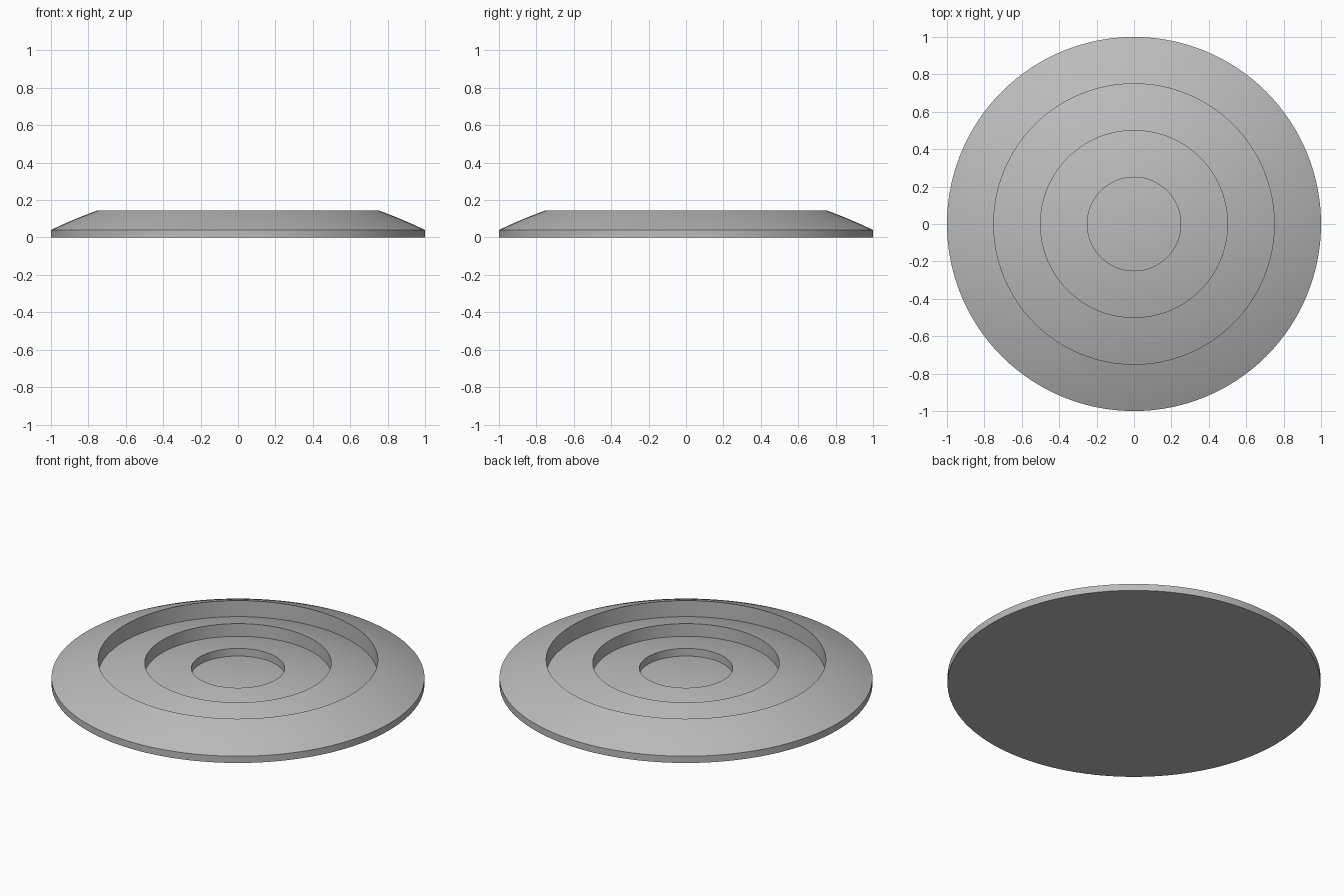
import bpy, bmesh, math

if "Cube" in bpy.data.objects:
    bpy.data.objects.remove(bpy.data.objects["Cube"])

SEGMENTS = 128
CURVE = 0.24          # parabolic drop of the lens surface
STEPS = 8             # profile points across each zone

# One flat colour
grey = bpy.data.materials.new("light grey")
grey.diffuse_color = (0.5, 0.5, 0.5, 1)
grey.use_nodes = True
grey.node_tree.nodes["Principled BSDF"].inputs["Base Color"].default_value = grey.diffuse_color

# Each zone: inner radius, outer radius, height at its outer edge
zones = [(0.0, 0.25, 0.05), (0.25, 0.5, 0.05), (0.5, 0.75, 0.05), (0.75, 1.0, 0.04)]

# Half profile of the stepped lens, from the centre out to the rim and base
profile = []
for inner, outer, base in zones:
    for i in range(STEPS + 1):
        r = inner + (outer - inner) * i / STEPS
        profile.append((r, base + CURVE * (outer ** 2 - r ** 2)))
profile += [(1.0, 0.0), (0.0, 0.0)]

# Spin the profile into a closed solid
bm = bmesh.new()
verts = [bm.verts.new((r, 0, z)) for r, z in profile]
edges = [bm.edges.new(pair) for pair in zip(verts, verts[1:])]
bmesh.ops.spin(bm, geom=verts + edges, cent=(0, 0, 0), axis=(0, 0, 1),
               angle=2 * math.pi, steps=SEGMENTS, use_merge=True)
bmesh.ops.remove_doubles(bm, verts=bm.verts, dist=1e-5)
bmesh.ops.recalc_face_normals(bm, faces=bm.faces)
mesh = bpy.data.meshes.new("stepped_lens")
bm.to_mesh(mesh)
bm.free()
mesh.materials.append(grey)

lens = bpy.data.objects.new("stepped_lens", mesh)
bpy.context.collection.objects.link(lens)
bpy.context.view_layer.objects.active = lens
lens.select_set(True)
bpy.ops.object.shade_smooth_by_angle(angle=math.radians(20))
